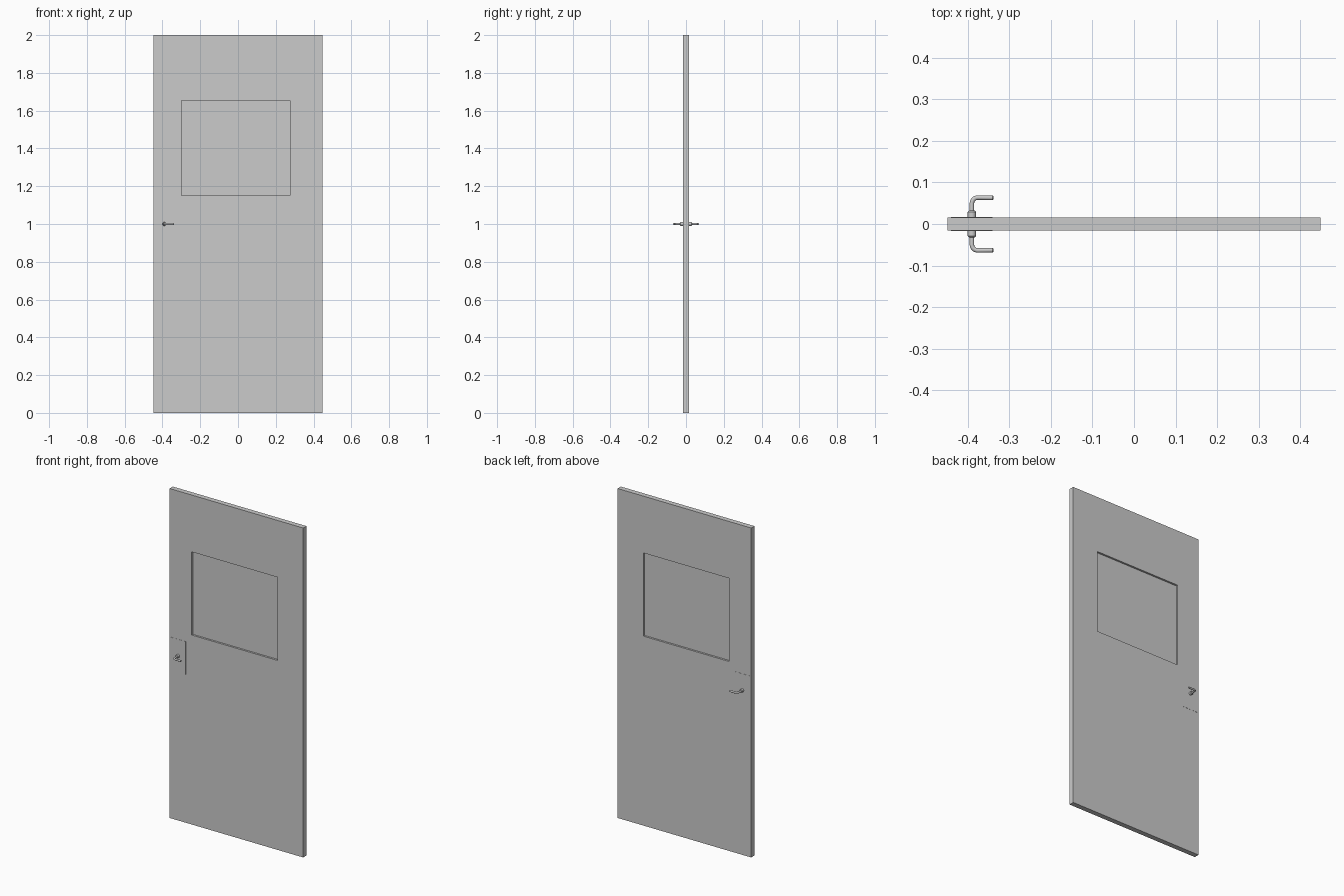
import bpy, bmesh
from math import pi, sin, cos
from mathutils import Matrix, Vector

if "Cube" in bpy.data.objects:
    bpy.data.objects.remove(bpy.data.objects["Cube"])

T = 0.0155            # half thickness of the door
HX, HZ = -0.39, 1.0   # handle axis


def finish(name, bm, smooth=False):
    bmesh.ops.recalc_face_normals(bm, faces=bm.faces)
    me = bpy.data.meshes.new(name)
    bm.to_mesh(me)
    bm.free()
    ob = bpy.data.objects.new(name, me)
    bpy.context.collection.objects.link(ob)
    if smooth:
        bpy.ops.object.select_all(action='DESELECT')
        bpy.context.view_layer.objects.active = ob
        ob.select_set(True)
        bpy.ops.object.shade_smooth_by_angle(angle=0.6)
    return ob


def box(name, x0, x1, y0, y1, z0, z1):
    bm = bmesh.new()
    m = Matrix.Translation(((x0 + x1) / 2, (y0 + y1) / 2, (z0 + z1) / 2))
    m = m @ Matrix.Diagonal((x1 - x0, y1 - y0, z1 - z0, 1))
    bmesh.ops.create_cube(bm, size=1, matrix=m)
    return finish(name, bm)


def ring(bm, c, d, r, n=16):
    # circle around c, facing direction d in the xy plane
    side = Vector((-d.y, d.x, 0))
    up = Vector((0, 0, 1))
    return [bm.verts.new(c + side * r * cos(2 * pi * i / n) + up * r * sin(2 * pi * i / n))
            for i in range(n)]


def tube(name, sections):
    # closed tube through (centre, direction, radius) sections
    bm = bmesh.new()
    rings = [ring(bm, *s) for s in sections]
    for a, b in zip(rings, rings[1:]):
        for i in range(len(a)):
            j = (i + 1) % len(a)
            bm.faces.new((a[i], a[j], b[j], b[i]))
    bm.faces.new(rings[0])
    bm.faces.new(rings[-1])
    return finish(name, bm, True)


# door leaf with a window opening
bm = bmesh.new()


def rect(x0, x1, z0, z1):
    return [bm.verts.new((x, -T, z)) for x, z in ((x0, z0), (x1, z0), (x1, z1), (x0, z1))]


wx0, wx1, wz0, wz1 = -0.30, 0.275, 1.15, 1.655
outer, inner = rect(-0.4485, 0.4485, 0, 2), rect(wx0, wx1, wz0, wz1)
faces = [bm.faces.new((outer[i], outer[(i + 1) % 4], inner[(i + 1) % 4], inner[i]))
         for i in range(4)]
ext = bmesh.ops.extrude_face_region(bm, geom=faces, use_keep_orig=True)
bmesh.ops.translate(bm, vec=(0, 2 * T, 0),
                    verts=[g for g in ext['geom'] if isinstance(g, bmesh.types.BMVert)])
finish("door_leaf", bm)

# recessed window pane
box("window_pane", wx0, wx1, -0.004, 0.004, wz0, wz1)

# plate, collar and lever on both faces
for s, label in ((-1, "front"), (1, "back")):
    ys = sorted((s * (T - 0.002), s * (T + 0.001)))
    box(label + "_handle_plate", -0.44, -0.34, *ys, 0.90, 1.10)

    d = Vector((0, s, 0))
    at = lambda y: Vector((HX, s * y, HZ))
    tube(label + "_handle_collar",
         [(at(T), d, 0.01), (at(0.029), d, 0.01), (at(0.032), d, 0.007)])

    # lever: straight out, rounded bend, then along x
    r, R, tip = 0.0055, 0.014, 0.0635
    path = [(at(T), d, r)]
    for k in range(7):
        a = pi / 2 * k / 6
        c = Vector((HX + R * (1 - cos(a)), s * (tip - R + R * sin(a)), HZ))
        path.append((c, Vector((sin(a), s * cos(a), 0)), r))
    end = Vector((1, 0, 0))
    path += [(Vector((-0.340, s * (tip - 0.0005), HZ)), end, r),
             (Vector((-0.338, s * (tip - 0.0005), HZ)), end, r * 0.7)]
    tube(label + "_handle_lever", path)
